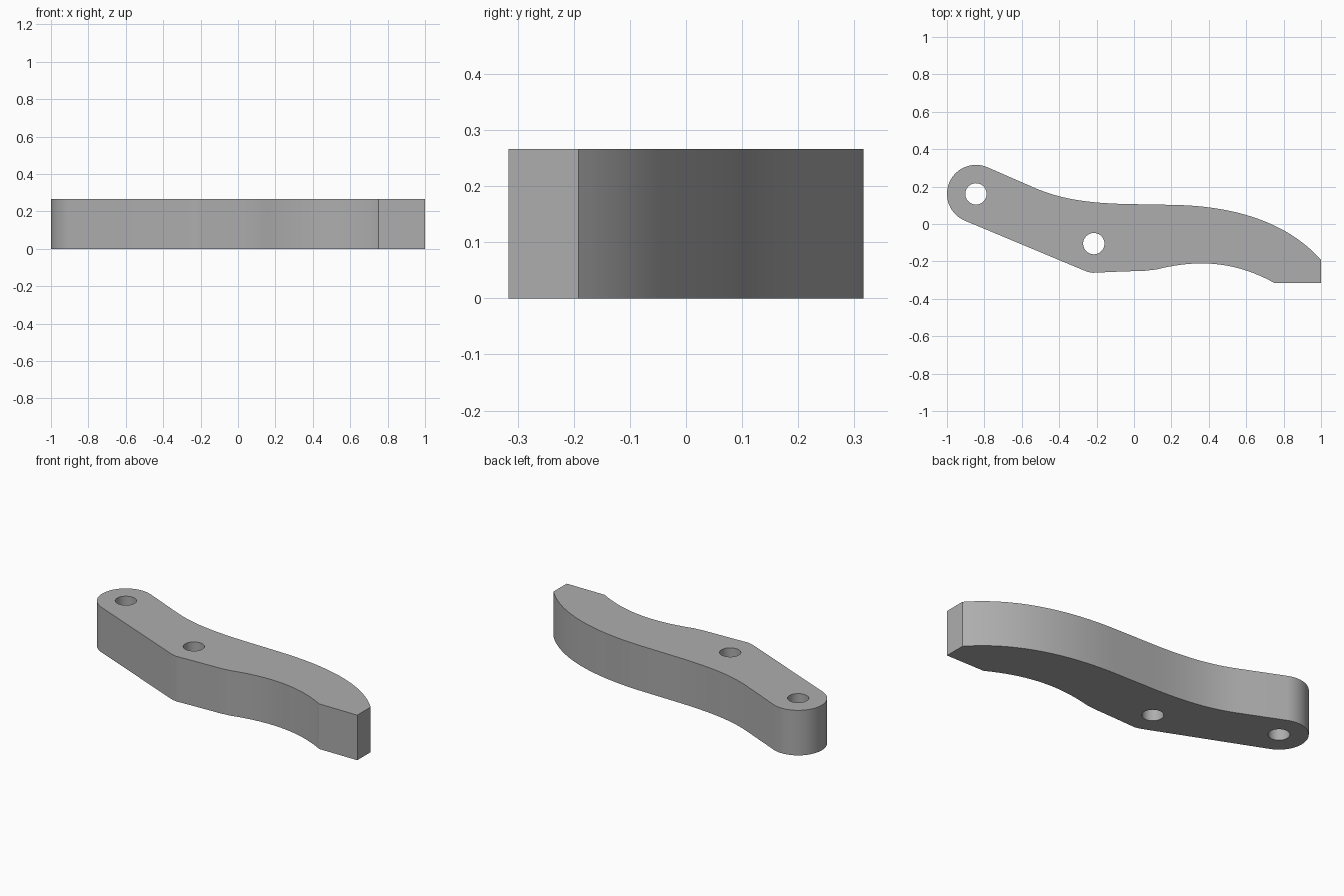
import bpy, bmesh
from math import radians, cos, sin
from mathutils import Vector
from mathutils.geometry import interpolate_bezier

cube = bpy.data.objects.get("Cube")
if cube:
    bpy.data.objects.remove(cube, do_unlink=True)

HEIGHT = 0.266
PIVOT = (-0.845, 0.161)
PIN = (-0.215, -0.105)
HOLE_RADIUS = 0.057


def arc(centre, radius, start, end, steps):
    """Points along a circular arc, angles in degrees."""
    angles = [radians(start + (end - start) * i / steps) for i in range(steps + 1)]
    return [Vector((centre[0] + radius * cos(a), centre[1] + radius * sin(a))) for a in angles]


def bend(a, b, c, d, steps=20):
    """Points along one bezier segment."""
    return list(interpolate_bezier(Vector(a), Vector(b), Vector(c), Vector(d), steps))


def add_loop(curve, points):
    spline = curve.splines.new('POLY')
    spline.points.add(len(points) - 1)
    for target, p in zip(spline.points, points):
        target.co = (p[0], p[1], 0, 1)
    spline.use_cyclic_u = True


# Arm outline: rounded pivot end, swept back edge, blunt tip, hollowed front edge
outline = arc(PIVOT, 0.155, 247, 66, 32)
outline += bend((-0.54, 0.197), (-0.40, 0.135), (-0.25, 0.109), (0, 0.106))
outline += bend((0.22, 0.102), (0.52, 0.095), (0.81, 0.02), (1, -0.192), 28)
outline += [Vector((1, -0.316)), Vector((0.75, -0.316))]
outline += bend((0.745, -0.312), (0.53, -0.195), (0.33, -0.19), (0.12, -0.243))
outline += bend((0.06, -0.25), (0, -0.252), (-0.1, -0.255), (-0.2, -0.26), 4)
outline += bend((-0.22, -0.261), (-0.24, -0.259), (-0.26, -0.252), (-0.28, -0.243), 6)

# Flat filled profile with two bolt holes, extruded to the plate thickness
profile = bpy.data.curves.new("arm_profile", 'CURVE')
profile.dimensions = '2D'
profile.fill_mode = 'BOTH'
profile.extrude = HEIGHT / 2
add_loop(profile, outline)
for centre in (PIVOT, PIN):
    add_loop(profile, arc(centre, HOLE_RADIUS, 0, 350, 35))

helper = bpy.data.objects.new("arm_profile", profile)
bpy.context.collection.objects.link(helper)
bpy.context.view_layer.update()
depsgraph = bpy.context.evaluated_depsgraph_get()
mesh = bpy.data.meshes.new_from_object(helper.evaluated_get(depsgraph))
bpy.data.objects.remove(helper, do_unlink=True)

# Weld caps to walls and stand the arm on the ground
bm = bmesh.new()
bm.from_mesh(mesh)
bmesh.ops.remove_doubles(bm, verts=bm.verts, dist=0.0005)
bmesh.ops.translate(bm, verts=bm.verts, vec=(0, 0, HEIGHT / 2))
bmesh.ops.recalc_face_normals(bm, faces=bm.faces)
bm.to_mesh(mesh)
bm.free()

arm = bpy.data.objects.new("lever_arm", mesh)
bpy.context.collection.objects.link(arm)

# Plain grey finish
grey = bpy.data.materials.new("plain_grey")
grey.use_nodes = True
colour = (0.42, 0.42, 0.42, 1)
grey.diffuse_color = colour
grey.node_tree.nodes["Principled BSDF"].inputs["Base Color"].default_value = colour
mesh.materials.clear()
mesh.materials.append(grey)

bpy.ops.object.select_all(action='DESELECT')
arm.select_set(True)
bpy.context.view_layer.objects.active = arm
bpy.ops.object.shade_smooth_by_angle(angle=radians(30))
